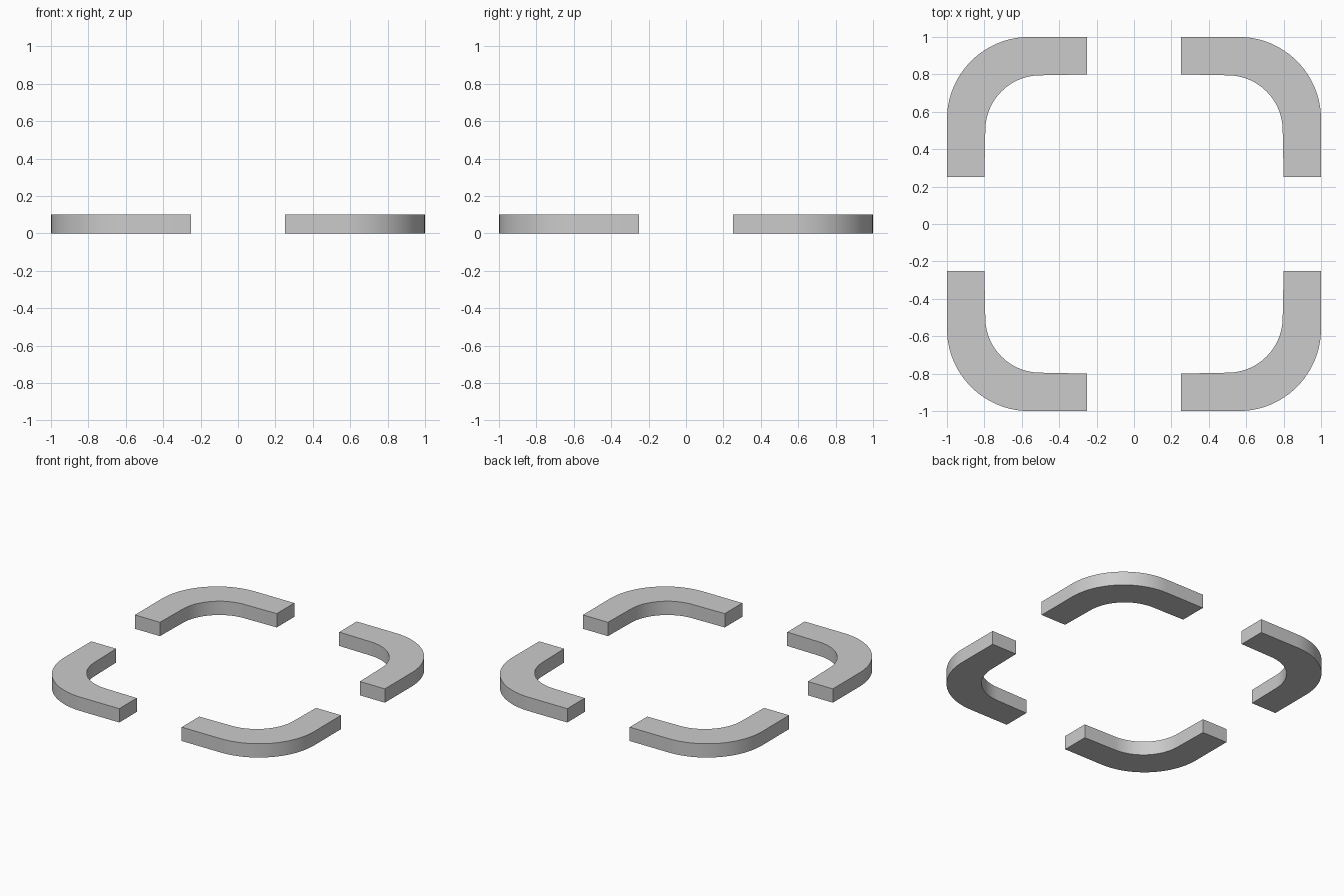
import bpy, bmesh, math

if "Cube" in bpy.data.objects:
    bpy.data.objects.remove(bpy.data.objects["Cube"])

HEIGHT = 0.10
STEPS = 24

grey = bpy.data.materials.new("light grey")
grey.diffuse_color = (0.6, 0.6, 0.6, 1)
grey.use_nodes = True
grey.node_tree.nodes["Principled BSDF"].inputs["Base Color"].default_value = grey.diffuse_color


def arc(c, r):
    """Quarter circle from the +x side round to the +y side."""
    angles = [math.pi / 2 * i / STEPS for i in range(STEPS + 1)]
    return [(c + r * math.cos(a), c + r * math.sin(a)) for a in angles]


# Outline of one corner: outer bend, end face, inner bend, end face
outline = ([(1.0, 0.25)] + arc(0.56, 0.44) + [(0.25, 1.0), (0.25, 0.80)]
           + arc(0.50, 0.295)[::-1] + [(0.80, 0.25)])


def corner_bracket(name, turn):
    bm = bmesh.new()
    base = bm.faces.new([bm.verts.new((x, y, 0)) for x, y in outline])
    top = bmesh.ops.extrude_face_region(bm, geom=[base], use_keep_orig=True)
    verts = [v for v in top["geom"] if isinstance(v, bmesh.types.BMVert)]
    bmesh.ops.translate(bm, verts=verts, vec=(0, 0, HEIGHT))
    bmesh.ops.recalc_face_normals(bm, faces=bm.faces)
    mesh = bpy.data.meshes.new(name)
    bm.to_mesh(mesh)
    bm.free()
    mesh.materials.append(grey)
    obj = bpy.data.objects.new(name, mesh)
    obj.rotation_euler.z = turn
    bpy.context.collection.objects.link(obj)
    bpy.ops.object.select_all(action='DESELECT')
    obj.select_set(True)
    bpy.context.view_layer.objects.active = obj
    bpy.ops.object.shade_smooth_by_angle(angle=math.radians(30))


# Four identical corners, each a quarter turn on
for i, place in enumerate(("back_right", "back_left", "front_left", "front_right")):
    corner_bracket(place + "_corner", i * math.pi / 2)
